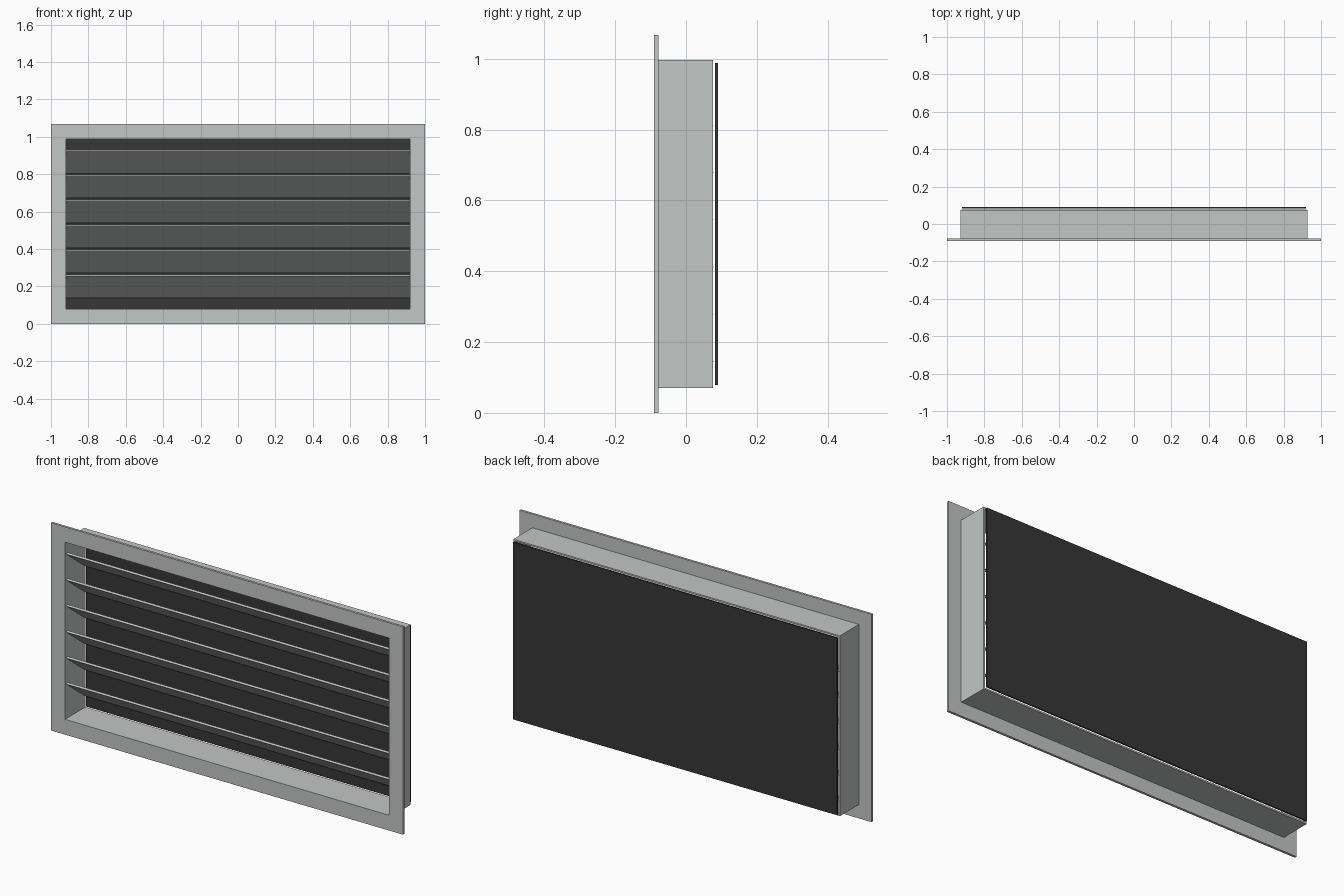
import bpy, bmesh, math
from mathutils import Matrix, Vector

if "Cube" in bpy.data.objects:
    bpy.data.objects.remove(bpy.data.objects["Cube"])


def material(name, rgb):
    m = bpy.data.materials.new(name)
    m.diffuse_color = (*rgb, 1)
    m.use_nodes = True
    m.node_tree.nodes["Principled BSDF"].inputs["Base Color"].default_value = m.diffuse_color
    return m


GREY = material("light_grey_metal", (0.54, 0.57, 0.56))
BLACK = material("dark_mesh", (0.038, 0.038, 0.038))

MID_Z = 0.5335               # height of the grille centre
OPEN_X, OPEN_Z = 0.92, 0.455  # half size of the opening


def finish(name, bm, mat):
    bmesh.ops.recalc_face_normals(bm, faces=bm.faces)
    me = bpy.data.meshes.new(name)
    bm.to_mesh(me)
    bm.free()
    me.materials.append(mat)
    ob = bpy.data.objects.new(name, me)
    bpy.context.collection.objects.link(ob)
    return ob


def box(name, size, loc, mat, tilt=0.0):
    bm = bmesh.new()
    bmesh.ops.create_cube(bm, size=1, matrix=Matrix.Diagonal((*size, 1)))
    ob = finish(name, bm, mat)
    ob.location = loc
    ob.rotation_euler.x = tilt
    return ob


def ring(name, half_x, half_z, y0, y1, mat):
    """Rectangular frame around the opening, running from y0 to y1."""
    bm = bmesh.new()
    signs = ((-1, -1), (1, -1), (1, 1), (-1, 1))
    loops = []
    for hx, hz, y in ((half_x, half_z, y0), (half_x, half_z, y1),
                      (OPEN_X, OPEN_Z, y1), (OPEN_X, OPEN_Z, y0)):
        loops.append([bm.verts.new((sx * hx, y, MID_Z + sz * hz)) for sx, sz in signs])
    for k in range(4):
        a, b = loops[k], loops[(k + 1) % 4]
        for i in range(4):
            j = (i + 1) % 4
            bm.faces.new((a[i], a[j], b[j], b[i]))
    return finish(name, bm, mat)


# Front flange and the duct sleeve behind it
ring("front_flange", 1.0, MID_Z, -0.09, -0.078, GREY)
ring("duct_sleeve", 0.928, 0.463, -0.078, 0.076, GREY)

# Six slanted louvre blades, high at the front and low at the back
for i in range(6):
    z = MID_Z + (i - 2.5) * 0.1335
    box(f"louvre_blade_{i + 1}", (2 * OPEN_X + 0.006, 0.19, 0.01), (0, 0, z), GREY,
        tilt=-math.radians(38))

# Dark screen just behind the sleeve
box("rear_screen", (2 * OPEN_X, 0.008, 2 * OPEN_Z), (0, 0.086, MID_Z), BLACK)
